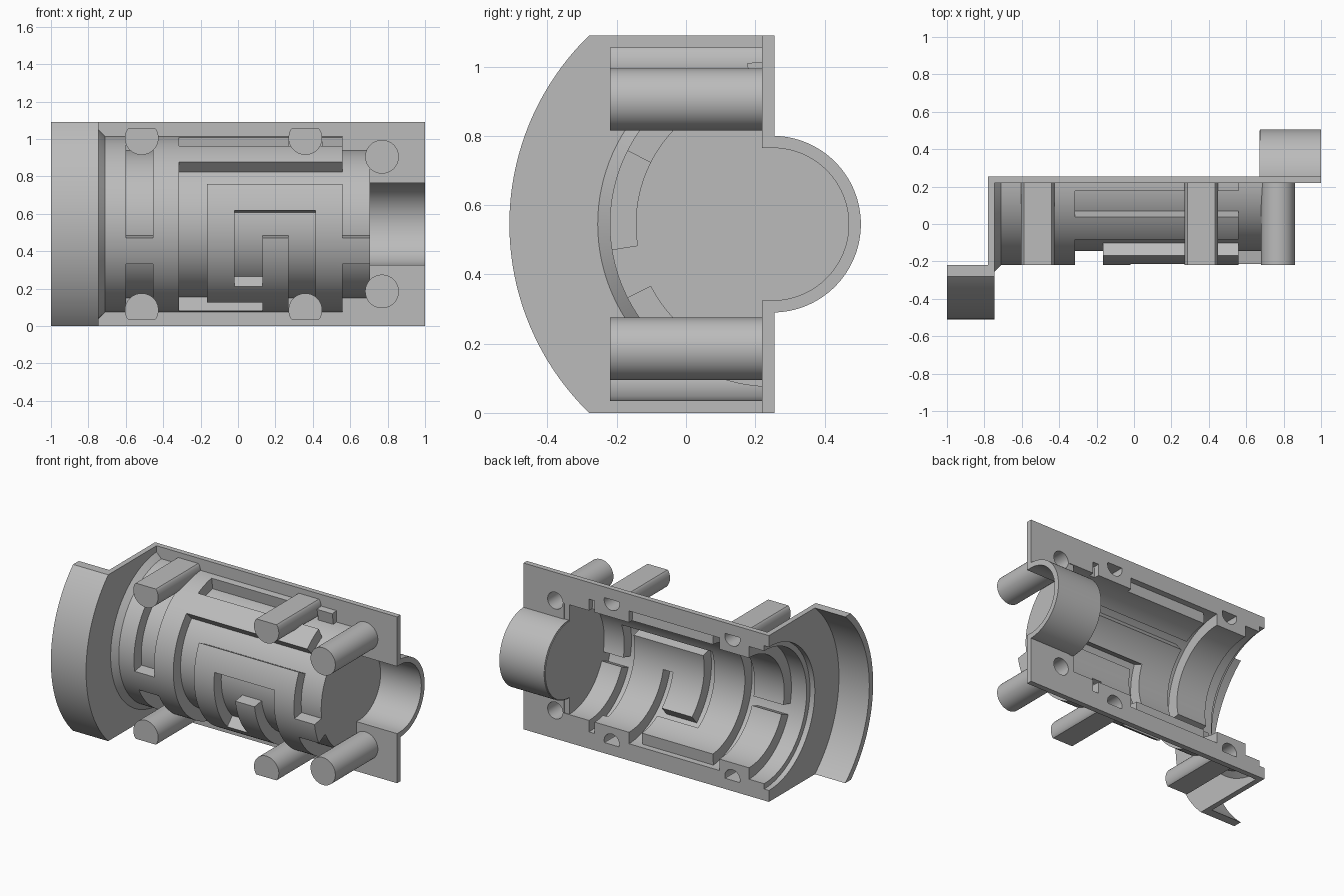
import bpy, bmesh
from math import sin, cos, asin, radians, degrees

if "Cube" in bpy.data.objects:
    bpy.data.objects.remove(bpy.data.objects["Cube"])

AY, AZ = 0.25, 0.545          # bore axis
WALL = 0.035
R_OUT, R_GROOVE = 0.47, 0.395

grey = bpy.data.materials.new("plain_grey")
grey.use_nodes = True
grey.diffuse_color = (0.5, 0.5, 0.5, 1)
grey.node_tree.nodes["Principled BSDF"].inputs["Base Color"].default_value = (0.5, 0.5, 0.5, 1)


def polar(r, deg):
    """Point (y, z) around the bore; 0 degrees faces the front."""
    a = radians(deg)
    return AY - r * cos(a), AZ + r * sin(a)


def arc(r, a0, a1, n=64):
    return [polar(r, a0 + (a1 - a0) * i / n) for i in range(n + 1)]


def finish(name, bm):
    bmesh.ops.remove_doubles(bm, verts=bm.verts, dist=1e-5)
    bmesh.ops.recalc_face_normals(bm, faces=bm.faces)
    me = bpy.data.meshes.new(name)
    bm.to_mesh(me)
    bm.free()
    me.materials.append(grey)
    ob = bpy.data.objects.new(name, me)
    bpy.context.collection.objects.link(ob)
    return ob


def activate(ob):
    bpy.ops.object.select_all(action='DESELECT')
    ob.select_set(True)
    bpy.context.view_layer.objects.active = ob


def smooth(ob):
    activate(ob)
    bpy.ops.object.shade_smooth_by_angle(angle=radians(25))


def prism(bm, profile, lo, hi, axis):
    """Extrude a 2D profile: along x it is (y, z), along y it is (x, z)."""
    place = (lambda p, t: (t, p[0], p[1])) if axis == 'x' else (lambda p, t: (p[0], t, p[1]))
    a = [bm.verts.new(place(p, lo)) for p in profile]
    b = [bm.verts.new(place(p, hi)) for p in profile]
    bm.faces.new(a)
    bm.faces.new(b[::-1])
    for i in range(len(a)):
        j = (i + 1) % len(a)
        bm.faces.new((a[i], b[i], b[j], a[j]))


def make_prisms(name, profiles, lo, hi, axis):
    bm = bmesh.new()
    for p in profiles:
        prism(bm, p, lo, hi, axis)
    return finish(name, bm)


def flip(profile):
    return [(x, 2 * AZ - z) for x, z in profile]


# Barrel: half shell with sunken grooves (x range, angle range)
grooves = [
    (-0.6, -0.455, -9, 90), (-0.6, -0.455, -90, -27),
    (0.56, 0.705, -9, 90), (0.56, 0.705, -90, -27),
    (-0.315, 0.56, 63, 81), (-0.315, 0.56, 27, 45),
    (-0.315, -0.165, -81, 45), (-0.315, 0.13, -81, -63),
    (-0.02, 0.13, -45, 9), (-0.02, 0.415, -9, 9), (0.27, 0.415, -81, 9),
    (0.27, 0.45, 81, 90), (0.27, 0.45, -90, -81),
]
X0, X1, DISC_X = -0.745, 0.705, 0.67
cuts = {X0, X1, DISC_X}
for g in grooves:
    cuts |= {g[0], g[1], round(g[0] - WALL, 3), round(g[1] + WALL, 3)}
xs = sorted(c for c in cuts if X0 <= c <= X1)
STEP, NA = 1.5, 120
ang = [-90 + STEP * i for i in range(NA + 1)]


def in_groove(x, a, dx, da):
    return any(g[0] - dx < x < g[1] + dx and g[2] - da < a < g[3] + da for g in grooves)


def radii(i, j):
    if not (0 <= i < len(xs) - 1 and 0 <= j < NA):
        return None
    x, a = (xs[i] + xs[i + 1]) / 2, ang[j] + STEP / 2
    outer = R_GROOVE if in_groove(x, a, 0, 0) else R_OUT
    deep = x > DISC_X or in_groove(x, a, WALL, 3 * STEP)
    return outer, (R_GROOVE if deep else R_OUT) - WALL


def build_barrel():
    bm = bmesh.new()

    def quad(*pts):
        bm.faces.new([bm.verts.new((xs[i],) + polar(r, ang[j])) for i, j, r in pts])

    def step(cell, other, p, q):
        # Walls where neighbouring cells differ, or a cap at the rim
        if other is None:
            spans = [cell]
        elif cell is None:
            spans = [other]
        else:
            spans = [(u, v) for u, v in zip(cell, other) if u != v]
        for u, v in spans:
            quad((*p, u), (*q, u), (*q, v), (*p, v))

    for i in range(len(xs)):
        for j in range(NA + 1):
            c = radii(i, j)
            if c:
                for r in c:
                    quad((i, j, r), (i + 1, j, r), (i + 1, j + 1, r), (i, j + 1, r))
            if j < NA:
                step(c, radii(i - 1, j), (i, j), (i, j + 1))
            if i < len(xs) - 1:
                step(c, radii(i, j - 1), (i, j), (i + 1, j))
    return finish("barrel_shell", bm)


smooth(build_barrel())

# Sloped collar between the barrel and the flange
bm = bmesh.new()
rim = [(X0, 0.46), (X0, 0.505), (-0.71, 0.47), (-0.71, 0.46)]
rings = [[bm.verts.new((x,) + polar(r, -90 + 3 * k)) for x, r in rim] for k in range(61)]
for a, b in zip(rings, rings[1:]):
    for k in range(4):
        m = (k + 1) % 4
        bm.faces.new((a[k], a[m], b[m], b[k]))
bm.faces.new(rings[0])
bm.faces.new(rings[-1])
smooth(finish("collar", bm))

# Flange wall and its curved lip
RF = 0.76
fa = degrees(asin(AZ / RF))
fi = degrees(asin(AZ / (RF - 0.04)))
wall = ([(0.255, 0)] + arc(RF, -fa, fa) + [(0.255, 2 * AZ), (0.255, AZ + R_OUT)]
        + arc(R_OUT, 90, -90) + [(0.255, AZ - R_OUT)])
smooth(make_prisms("flange_wall", [wall], -0.78, X0, 'x'))
lip = arc(RF, -fa, fa) + arc(RF - 0.04, fi, -fi)
smooth(make_prisms("flange_lip", [lip], -1, X0, 'x'))

# End disc and rear half tube
RT = 0.255
disc = arc(0.38, -90, 90) + arc(RT - 0.005, 90, 270)
smooth(make_prisms("end_disc", [disc], DISC_X, X1, 'x'))
tube = ([(0.22, AZ + RT)] + arc(RT, 90, 270) + [(0.22, AZ - RT), (0.22, AZ - RT + WALL)]
        + arc(RT - WALL, 270, 90) + [(0.22, AZ + RT - WALL)])
smooth(make_prisms("rear_tube", [tube], 0.675, 1, 'x'))

# Mounting plates: inner edge follows the bore
edge = [(-0.745, R_OUT), (-0.635, 0.435), (-0.42, 0.36), (0.235, 0.435),
        (0.485, 0.36), (0.525, 0.435), (0.705, 0.36), (1, 0.235)]
plate, x = [(1, 2 * AZ), (-0.78, 2 * AZ)], -0.78
for end, half in edge:
    plate += [(x, AZ + half), (end, AZ + half)]
    x = end
plates = make_prisms("mounting_plates", [plate, flip(plate)], 0.22, 0.255, 'y')


# Screw posts with blind holes from the rear
def post(cx, cz, r, top):
    return [(cx + r * cos(radians(t)), min(cz + r * sin(radians(t)), top))
            for t in range(0, 360, 6)]


def post_set(inset):
    ps = [post(x, z, 0.09 - inset, 1.055 - inset)
          for x, z in ((-0.515, 1.005), (0.36, 1.005), (0.77, 0.905))]
    return ps + [flip(p) for p in ps]


posts = make_prisms("screw_posts", post_set(0), -0.22, 0.225, 'y')
cutter = make_prisms("hole_cutter", post_set(WALL), -0.185, 0.3, 'y')
cutter.hide_render = True
for ob in (plates, posts):
    activate(ob)
    mod = ob.modifiers.new("holes", 'BOOLEAN')
    mod.operation, mod.solver, mod.object = 'DIFFERENCE', 'EXACT', cutter
    bpy.ops.object.modifier_apply(modifier=mod.name)
    smooth(ob)
bpy.data.objects.remove(cutter)
